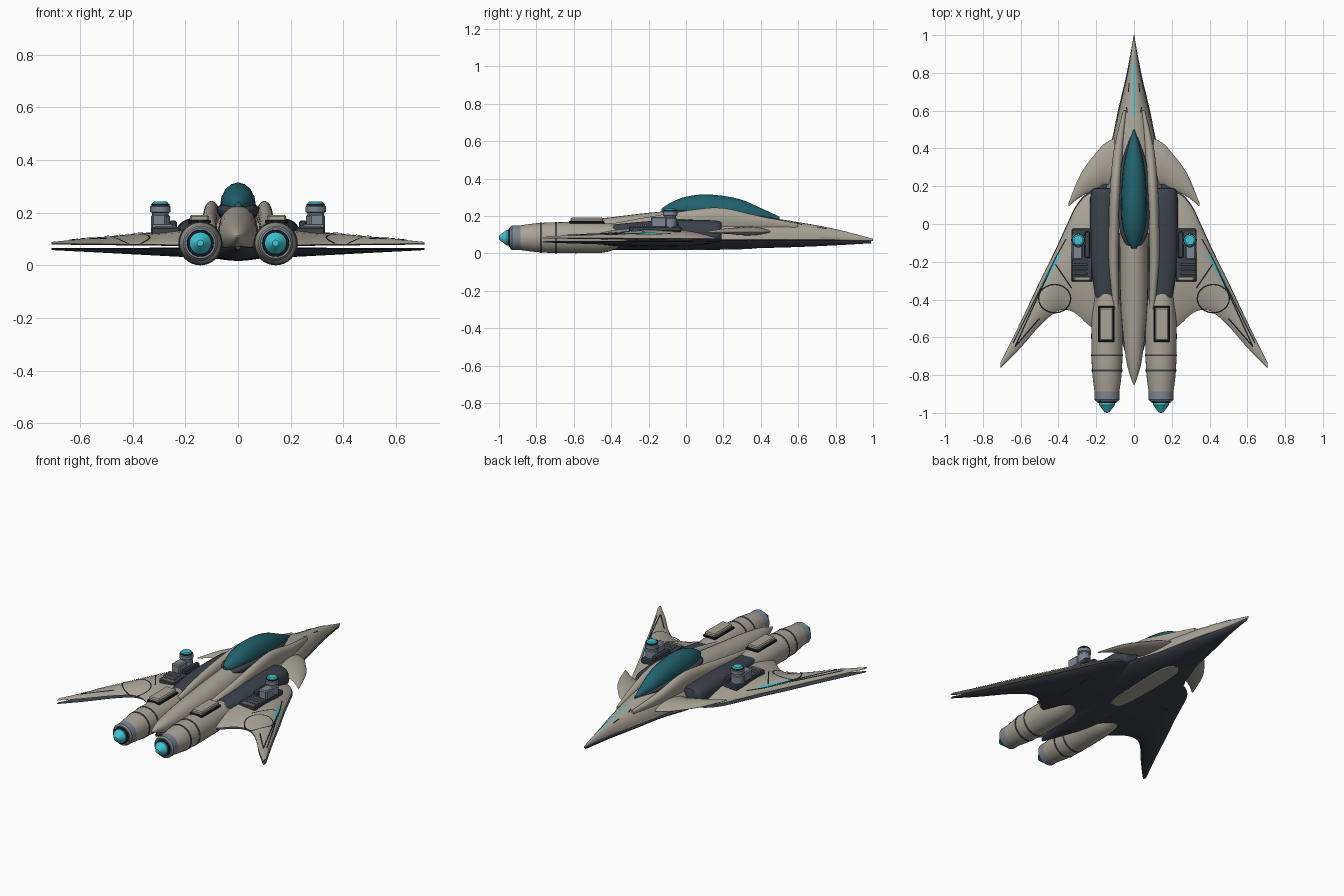
import bpy, bmesh, math
from mathutils import Vector, Matrix

old = bpy.data.objects.get("Cube")
if old:
    bpy.data.objects.remove(old, do_unlink=True)


def material(name, r, g, b):
    m = bpy.data.materials.new(name)
    m.use_nodes = True
    m.diffuse_color = (r, g, b, 1)
    m.node_tree.nodes["Principled BSDF"].inputs["Base Color"].default_value = (r, g, b, 1)
    return m


HULL = material("warm grey hull", .40, .37, .31)
SLATE = material("dark slate", .045, .055, .07)
BLACK = material("panel line black", .01, .012, .015)
GLASS = material("teal glass", .015, .12, .15)
GLOW = material("cyan glow", .05, .55, .65)
METAL = material("blue grey metal", .2, .24, .28)


def finish(bm, name, mat, mirror=False, angle=40):
    bmesh.ops.recalc_face_normals(bm, faces=bm.faces)
    mesh = bpy.data.meshes.new(name)
    bm.to_mesh(mesh)
    bm.free()
    mesh.materials.append(mat)
    ob = bpy.data.objects.new(name, mesh)
    bpy.context.collection.objects.link(ob)
    bpy.ops.object.select_all(action='DESELECT')
    ob.select_set(True)
    bpy.context.view_layer.objects.active = ob
    bpy.ops.object.shade_smooth_by_angle(angle=math.radians(angle))
    if mirror:
        ob.modifiers.new("Mirror", 'MIRROR').use_axis[0] = True
    return ob


def resample(rows, steps=4):
    """Smooth a table of stations with a Catmull-Rom spline."""
    out = []
    for i in range(len(rows) - 1):
        p, q = rows[i], rows[i + 1]
        o = rows[max(i - 1, 0)]
        r = rows[min(i + 2, len(rows) - 1)]
        for k in range(steps):
            t = k / steps
            out.append([b + .5 * t * (c - a + t * (2*a - 5*b + 4*c - d + t * (3*(b - c) + d - a)))
                        for a, b, c, d in zip(o, p, q, r)])
    return out + [list(rows[-1])]


def loft(name, mat, rows, axis='Y', power=1, mirror=False, sides=24):
    """Stations: position, centre, half width, height, rise above, drop below."""
    rows = resample(rows)
    bm = bmesh.new()
    rings = []
    for s, mid, half, z, up, down in rows:
        ring = []
        for k in range(sides):
            a = math.tau * k / sides
            c, h = math.cos(a), math.sin(a)
            w = mid + max(half, .001) * c
            v = z + (up if h > 0 else -down) * abs(h) ** power
            ring.append(bm.verts.new((w, s, v) if axis == 'Y' else (s, w, v)))
        rings.append(ring)
    for r, q in zip(rings, rings[1:]):
        for k in range(sides):
            j = (k + 1) % sides
            bm.faces.new((r[k], r[j], q[j], q[k]))
    bm.faces.new(rings[0])
    bm.faces.new(rings[-1])
    finish(bm, name, mat, mirror)
    return rows


def edges(rows):
    """Turn leading and trailing edges into centre and half chord."""
    return [(x, (a + b) / 2, (a - b) / 2, *rest) for x, a, b, *rest in rows]


def surface(rows, s, w, power):
    """Height of the top of a loft at a station and an offset across it."""
    rows = sorted(rows)
    for p, q in zip(rows, rows[1:]):
        if p[0] <= s <= q[0]:
            t = (s - p[0]) / (q[0] - p[0])
            _, mid, half, z, up, _ = [a + (b - a) * t for a, b in zip(p, q)]
            u = (w - mid) / half
            return z + up * max(0, 1 - u * u) ** (power / 2)
    return rows[0][3]


def ribbon(name, mat, path, width, height, mirror=True):
    """Thin painted strip that follows a surface."""
    pts = []
    for a, b in zip(path, path[1:]):
        pts += [Vector(a).lerp(Vector(b), k / 8) for k in range(8)]
    pts.append(Vector(path[-1]))
    bm = bmesh.new()
    pairs = []
    for i, p in enumerate(pts):
        d = (pts[min(i + 1, len(pts) - 1)] - pts[max(i - 1, 0)]).normalized()
        n = Vector((-d.y, d.x)) * width / 2
        pairs.append([bm.verts.new((e.x, e.y, height(e.x, e.y) + .003)) for e in (p + n, p - n)])
    for (a, b), (c, d) in zip(pairs, pairs[1:]):
        bm.faces.new((a, b, d, c))
    finish(bm, name, mat, mirror)


def box(name, mat, centre, size, bevel=.006):
    bm = bmesh.new()
    bmesh.ops.create_cube(bm, size=1, matrix=Matrix.Translation(centre) @ Matrix.Diagonal((*size, 1)))
    bmesh.ops.bevel(bm, geom=bm.edges[:], offset=bevel, segments=1, affect='EDGES')
    finish(bm, name, mat, True, 20)


def turned(name, mat, profile, x, y, z, axis='Y', sides=32):
    """Revolve (radius, distance) pairs about an axis through a point."""
    bm = bmesh.new()
    vs = [bm.verts.new((r, 0, d)) for r, d in profile]
    es = [bm.edges.new(e) for e in zip(vs, vs[1:])]
    bmesh.ops.spin(bm, geom=vs + es, cent=(0, 0, 0), axis=(0, 0, 1), angle=math.tau, steps=sides)
    bmesh.ops.remove_doubles(bm, verts=bm.verts, dist=.0001)
    turn = Matrix.Rotation(math.pi / 2, 4, 'X') if axis == 'Y' else Matrix()
    bm.transform(Matrix.Translation((x, y, z)) @ turn)
    finish(bm, name, mat, True, 35)


# Nose shell, spine and dark keel
nose = loft("nose_shell", HULL, [
    (1, 0, .002, .072, .006, .006), (.8, 0, .034, .075, .055, .008), (.6, 0, .08, .075, .092, .008),
    (.4, 0, .122, .075, .12, .01), (.2, 0, .145, .075, .12, .01), (-.05, 0, .13, .075, .11, .01)])
loft("spine", HULL, [
    (.42, 0, .05, .11, .08, .03), (.2, 0, .072, .12, .115, .06), (0, 0, .077, .12, .112, .07),
    (-.2, 0, .076, .12, .097, .08), (-.4, 0, .072, .115, .078, .075), (-.6, 0, .057, .11, .06, .06),
    (-.75, 0, .036, .11, .035, .04), (-.85, 0, .004, .11, .004, .004)])
loft("keel", SLATE, [
    (.99, 0, .003, .066, .003, .012), (.8, 0, .038, .068, .004, .025), (.6, 0, .085, .068, .004, .034),
    (.4, 0, .128, .068, .004, .04), (.2, 0, .195, .068, .004, .046), (-.05, 0, .21, .068, .004, .049),
    (-.3, 0, .15, .068, .004, .05), (-.55, 0, .085, .068, .004, .047), (-.8, 0, .01, .07, .004, .01)],
    power=1.4)
loft("belly_patch", HULL, [
    (.37, 0, .015, .029, .002, .003), (.3, 0, .05, .026, .002, .004), (.1, 0, .055, .024, .002, .006),
    (-.1, 0, .05, .023, .002, .006), (-.17, 0, .03, .022, .002, .005)])

# Canopy over a dark cockpit sill
loft("canopy", GLASS, [
    (.5, 0, .003, .19, .006, .01), (.4, 0, .034, .2, .042, .03), (.28, 0, .058, .215, .077, .04),
    (.12, 0, .068, .225, .09, .04), (0, 0, .062, .23, .073, .03), (-.08, 0, .04, .23, .042, .03),
    (-.13, 0, .012, .225, .015, .01)], sides=16)
loft("cockpit_sill", SLATE, [
    (.46, 0, .02, .185, .012, .02), (.3, 0, .072, .2, .02, .04), (.12, 0, .082, .215, .02, .05),
    (-.04, 0, .074, .215, .02, .05), (-.13, 0, .03, .2, .02, .03)])

# Shoulder fairings and the dark decks beside them
loft("shoulder_fairing", HULL, [
    (.6, .05, .008, .15, .01, .02), (.4, .082, .024, .17, .028, .05), (.2, .098, .028, .195, .047, .08),
    (.05, .104, .028, .19, .045, .08), (-.2, .108, .026, .16, .035, .08),
    (-.45, .095, .016, .13, .02, .06)], mirror=True)
loft("side_deck", SLATE, [
    (.19, .15, .05, .1, .06, .03), (.16, .16, .07, .1, .075, .04), (-.05, .16, .075, .1, .08, .04),
    (-.25, .16, .068, .1, .068, .04), (-.48, .14, .05, .1, .045, .03)], power=.6, mirror=True)

# Layered wings: pale upper skin, dark lower skin
PLAN = [(.08, .2, -.6), (.22, .17, -.55), (.3, .1, -.48), (.36, -.02, -.455), (.42, -.15, -.47),
        (.5, -.31, -.54), (.6, -.52, -.655), (.708, -.735, -.765)]


def skin(top):
    rows = []
    for x, lead, trail in PLAN:
        t = (x - .08) / .628
        if top:
            rows.append((x, lead, trail, .076 + .007 * t, .068 * (1 - t) + .006, .004))
        else:
            rows.append((x, lead + .012 * (1 - t), trail + .02 * (1 - t), .064 - .003 * t, .004, .036 * (1 - t) + .003))
    return edges(rows)


wing = loft("wing_upper_skin", HULL, skin(True), 'X', 1.6, True)
loft("wing_lower_skin", SLATE, skin(False), 'X', 1.6, True)
loft("canard", HULL, edges([
    (.09, .46, .19, .115, .03, .02), (.15, .43, .21, .115, .027, .018), (.19, .39, .19, .115, .024, .015),
    (.28, .27, .145, .115, .016, .01), (.347, .11, .093, .112, .003, .003)]), 'X', 1.5, True)
box("underwing_panel", SLATE, (.24, -.17, .046), (.1, .26, .02))


# Painted strips on wings and nose
def on_wing(x, y):
    return surface(wing, x, y, 1.6)


def on_nose(x, y):
    return surface(nose, y, x, 1)


ribbon("wing_panel_line", BLACK, [(.33, -.34), (.425, -.2), (.63, -.65), (.5, -.5)], .007, on_wing)
ribbon("wing_edge_line", BLACK, [(.36, -.08), (.41, -.17), (.64, -.63)], .006, on_wing)
ribbon("wing_glow_strip", GLOW, [(.395, -.16), (.5, -.36)], .013, on_wing)
oval = [(.42 + .085 * math.cos(a), -.395 + .075 * math.sin(a))
        for a in [math.tau * k / 24 for k in range(25)]]
ribbon("wing_oval", BLACK, oval, .007, on_wing)
ribbon("nose_glow_strip", GLOW, [(0, .85), (0, .57)], .009, on_nose, False)
ribbon("nose_dash", BLACK, [(.04, .62), (.035, .59)], .006, on_nose)
ribbon("nose_side_dash", BLACK, [(.025, .75), (.03, .7)], .005, on_nose)

# Engines
EX, EZ = .143, .084
loft("engine_body", HULL, [
    (y, EX + .02 * (r < .05), r, EZ + .02 * (r < .05), r, r) for y, r in
    [(-.2, .02), (-.3, .045), (-.42, .076), (-.55, .083), (-.7, .082), (-.8, .077), (-.9, .064)]],
    mirror=True, sides=32)
for y, r in ((-.69, .084), (-.77, .081)):
    turned("engine_band", SLATE, [(r - .01, 0), (r, 0), (r, .01), (r - .01, .01)], EX, y, EZ)
turned("engine_nozzle", METAL, [(.05, -.02), (.066, -.01), (.066, .035), (.058, .045), (.046, .045), (.046, 0)],
       EX, -.895, EZ)
turned("nozzle_throat", BLACK, [(0, 0), (.052, 0), (.05, .012), (.036, .015)], EX, -.935, EZ)
turned("exhaust_cone", GLOW, [(0, 0), (.042, 0), (.042, .012), (.012, .052), (0, .054)], EX, -.946, EZ)
box("engine_pod_base", BLACK, (.147, -.53, .166), (.088, .19, .014), .004)
box("engine_pod", HULL, (.147, -.53, .178), (.072, .174, .026))

# Turrets on their mounts
TX, TY = .295, -.085
box("turret_plate", SLATE, (.275, -.165, .13), (.112, .28, .03))
box("turret_plate_trim", HULL, (.275, -.29, .135), (.085, .02, .03), .004)
box("turret_block", METAL, (.3, -.145, .165), (.055, .085, .06))
box("turret_side_block", SLATE, (.247, -.11, .15), (.03, .14, .04))
for k in range(3):
    box("turret_fin", METAL, (.287, -.215 - .024 * k, .145), (.08, .012, .025), .003)
turned("turret_column", METAL, [(0, 0), (.036, 0), (.036, .07), (.031, .074), (.031, .082),
                                (.039, .086), (.039, .106), (.03, .112), (0, .112)], TX, TY, .117, 'Z')
turned("turret_collar", BLACK, [(.03, 0), (.035, 0), (.035, .006), (.03, .006)], TX, TY, .227, 'Z')
turned("turret_lamp", GLOW, [(0, 0), (.031, 0), (.031, .01), (.024, .015), (0, .015)], TX, TY, .227, 'Z')
